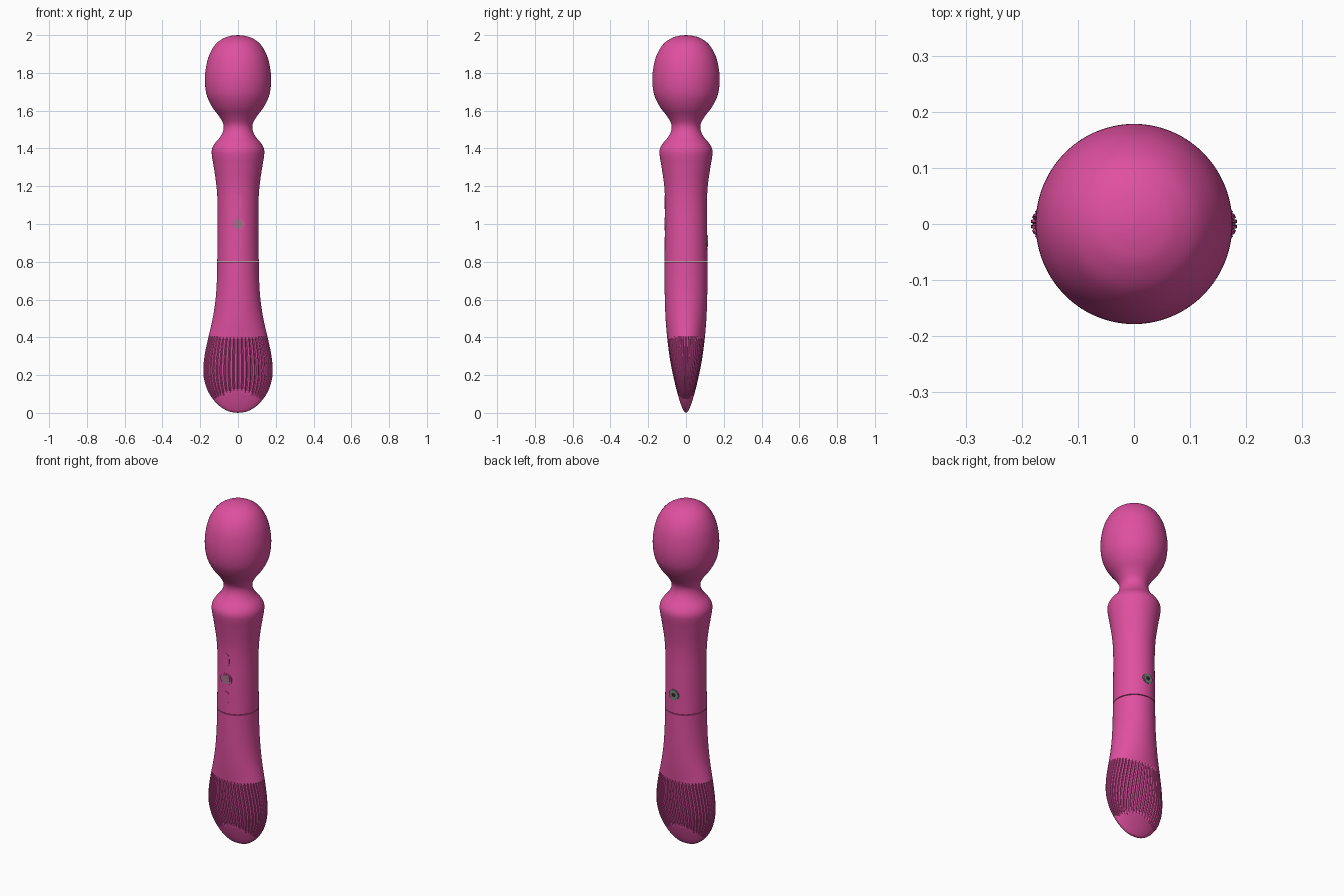
import bpy, bmesh, math
from mathutils import Vector

cube = bpy.data.objects.get("Cube")
if cube:
    bpy.data.objects.remove(cube)


def material(name, colour):
    m = bpy.data.materials.new(name)
    m.use_nodes = True
    m.diffuse_color = (*colour, 1)
    m.node_tree.nodes["Principled BSDF"].inputs["Base Color"].default_value = (*colour, 1)
    return m


PINK = material("pink silicone", (0.74, 0.08, 0.35))
GREY = material("grey metal", (0.2, 0.21, 0.21))
ROSE = material("rose grey", (0.38, 0.17, 0.27))
DARK = material("dark socket", (0.02, 0.02, 0.02))


def finish(bm, name, mat):
    bmesh.ops.recalc_face_normals(bm, faces=bm.faces)
    mesh = bpy.data.meshes.new(name)
    bm.to_mesh(mesh)
    bm.free()
    ob = bpy.data.objects.new(name, mesh)
    bpy.context.collection.objects.link(ob)
    mesh.materials.append(mat)
    bpy.ops.object.select_all(action="DESELECT")
    ob.select_set(True)
    bpy.context.view_layer.objects.active = ob
    bpy.ops.object.shade_smooth_by_angle(angle=math.radians(35))
    return ob


def spline(knots, steps=6):
    """Smooth curve through (height, half width, half depth) knots."""
    k = [Vector(p) for p in knots]
    k = [2 * k[0] - k[1]] + k + [2 * k[-1] - k[-2]]
    out = []
    for a, b, c, d in zip(k, k[1:], k[2:], k[3:]):
        for i in range(steps):
            t = i / steps
            out.append(0.5 * (2 * b + (c - a) * t + (2 * a - 5 * b + 4 * c - d) * t * t
                              + (3 * b - a - 3 * c + d) * t ** 3))
    return out + [k[-2]]


RIBS, PER_RIB = 48, 4
SEGMENTS = RIBS * PER_RIB


def loft(name, rings, ribbed=False):
    """Skin elliptical rings; a ring of zero size becomes a pole."""
    bm = bmesh.new()
    loops = []
    for z, rx, ry in rings:
        if rx < 0.001:
            loops.append([bm.verts.new((0, 0, z))])
            continue
        loop = []
        for j in range(SEGMENTS):
            a = math.tau * j / SEGMENTS
            p = Vector((rx * math.cos(a), ry * math.sin(a), z))
            # grip grooves, ending in an arc near the tip
            if ribbed and j % PER_RIB == 0 and 0.112 - 2 * p.x ** 2 < z < 0.402:
                n = Vector((ry * math.cos(a), rx * math.sin(a), 0)).normalized()
                p -= n * 0.0045
            loop.append(bm.verts.new(p))
        loops.append(loop)
    for lo, hi in zip(loops, loops[1:]):
        for j in range(SEGMENTS):
            k = (j + 1) % SEGMENTS
            if len(lo) == 1:
                bm.faces.new((lo[0], hi[k], hi[j]))
            elif len(hi) == 1:
                bm.faces.new((lo[j], lo[k], hi[0]))
            else:
                bm.faces.new((lo[j], lo[k], hi[k], hi[j]))
    return finish(bm, name, PINK)


# Flattened paddle handle, with a lip turned in at the seam
handle = spline([
    (0, 0, 0), (0.007, 0.045, 0.01), (0.027, 0.085, 0.02), (0.06, 0.122, 0.032),
    (0.11, 0.157, 0.047), (0.17, 0.178, 0.062), (0.23, 0.184, 0.075),
    (0.31, 0.176, 0.089), (0.4, 0.157, 0.1), (0.41, 0.1545, 0.101),
    (0.5, 0.134, 0.108), (0.6, 0.119, 0.112), (0.7, 0.112, 0.113), (0.798, 0.11, 0.113)])
loft("handle", handle + [Vector((0.798, 0.1, 0.1))], ribbed=True)

# Upper body, collar, neck and rounded head
body = spline([
    (0.802, 0.11, 0.113), (0.95, 0.108, 0.112), (1.1, 0.108, 0.111), (1.2, 0.114, 0.115),
    (1.3, 0.128, 0.129), (1.36, 0.138, 0.139), (1.395, 0.138, 0.139), (1.425, 0.124, 0.124),
    (1.46, 0.095, 0.095), (1.495, 0.078, 0.078), (1.53, 0.078, 0.078), (1.57, 0.1, 0.1),
    (1.62, 0.137, 0.138), (1.68, 0.165, 0.167), (1.75, 0.175, 0.178), (1.82, 0.171, 0.174),
    (1.89, 0.154, 0.157), (1.95, 0.12, 0.122), (1.983, 0.077, 0.078),
    (1.996, 0.037, 0.037), (2, 0, 0)])
loft("body_and_head", [Vector((0.802, 0.1, 0.1))] + body)


def plate(name, outline, z, inner, outer, mat, bevel=0.002):
    """Outline in x and z, extruded from depth inner to depth outer."""
    bm = bmesh.new()
    face = bm.faces.new([bm.verts.new((x, inner, z + h)) for x, h in outline])
    ext = bmesh.ops.extrude_face_region(bm, geom=[face])["geom"]
    moved = [v for v in ext if isinstance(v, bmesh.types.BMVert)]
    bmesh.ops.translate(bm, verts=moved, vec=(0, outer - inner, 0))
    rim = [e for e in bm.edges if all(v in moved for v in e.verts)]
    bmesh.ops.bevel(bm, geom=rim, offset=bevel, segments=2, affect="EDGES")
    return finish(bm, name, mat)


def circle(r, n=40):
    return [(r * math.cos(math.tau * i / n), r * math.sin(math.tau * i / n)) for i in range(n)]


def pill(half_width, straight, tip):
    arc = [math.pi * i / 10 for i in range(11)]
    top = [(half_width * math.cos(a), straight + tip * math.sin(a)) for a in arc]
    return top + [(-x, -h) for x, h in top]


# Front controls
plate("power_button_rim", circle(0.036), 1.0, -0.09, -0.1125, PINK)
plate("power_button", circle(0.029), 1.0, -0.1, -0.1145, ROSE)
for name, z in (("upper_button", 1.115), ("lower_button", 0.895)):
    plate(name, pill(0.02, 0.02, 0.018), z, -0.09, -0.114, PINK)

# Charging socket on the back
plate("socket_rim", circle(0.031), 0.91, 0.09, 0.116, GREY)
plate("socket_hole", circle(0.012), 0.91, 0.1, 0.1165, DARK, 0.0003)
